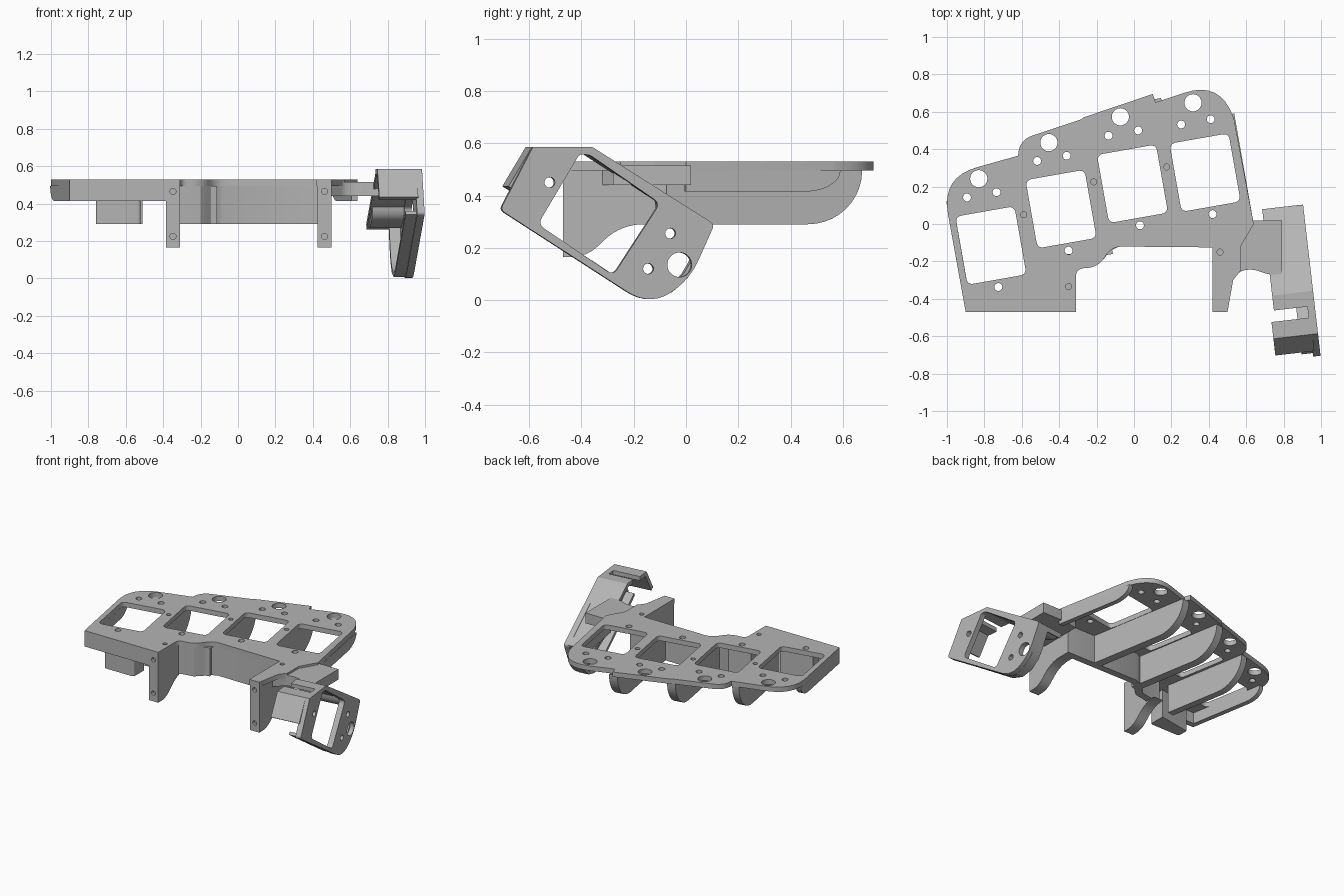
import bpy, bmesh, math
from mathutils import Vector, Matrix

cube = bpy.data.objects.get("Cube")
if cube:
    bpy.data.objects.remove(cube, do_unlink=True)

grey = bpy.data.materials.new("matte grey")
grey.use_nodes = True
grey.diffuse_color = (0.46, 0.46, 0.46, 1)
grey.node_tree.nodes["Principled BSDF"].inputs["Base Color"].default_value = grey.diffuse_color

TOP, SKIN, RIM, DEEP = 0.53, 0.495, 0.415, 0.29
FLAT = Matrix.Identity(4)
TILT = math.radians(100)
parts = []


def upright(x, y, angle):
    """Frame with X along a heading, Y up and Z to the right of the heading."""
    d, up = Vector((math.cos(angle), math.sin(angle), 0)), Vector((0, 0, 1))
    m = Matrix((d, up, d.cross(up))).transposed().to_4x4()
    m.translation = (x, y, 0)
    return m


def rounded(points):
    """Round each corner that carries a third value, its fillet length."""
    out = []
    for i, p in enumerate(points):
        c = Vector(p[:2])
        if len(p) < 3:
            out.append(c)
            continue
        a, b = Vector(points[i - 1][:2]), Vector(points[(i + 1) % len(points)][:2])
        a, b = c + (a - c).normalized() * p[2], c + (b - c).normalized() * p[2]
        for k in range(9):
            t = k / 8
            out.append(a * (1 - t) ** 2 + c * 2 * t * (1 - t) + b * t * t)
    return out


def ribbon(path, width):
    """Closed outline of a band lying to the right of a path."""
    path = [Vector(p) for p in path]
    inner = []
    for i, p in enumerate(path):
        d = (path[min(i + 1, len(path) - 1)] - path[max(i - 1, 0)]).normalized()
        inner.append(p + Vector((d.y, -d.x)) * width)
    return path + inner[::-1]


def circle(x, y, r):
    return [Vector((x + r * math.cos(a * math.tau / 28), y + r * math.sin(a * math.tau / 28)))
            for a in range(28)]


def prism(name, outlines, z0, z1, frame=FLAT):
    """Thicken a filled outline; any further outlines become holes in it."""
    curve = bpy.data.curves.new(name, "CURVE")
    curve.dimensions, curve.fill_mode = "2D", "BOTH"
    curve.extrude = (z1 - z0) / 2
    for points in outlines:
        spline = curve.splines.new("POLY")
        spline.points.add(len(points) - 1)
        for slot, p in zip(spline.points, points):
            slot.co = (p[0], p[1], 0, 1)
        spline.use_cyclic_u = True
    helper = bpy.data.objects.new(name + "_outline", curve)
    bpy.context.collection.objects.link(helper)
    bpy.context.view_layer.update()
    mesh = bpy.data.meshes.new_from_object(helper.evaluated_get(bpy.context.evaluated_depsgraph_get()))
    bpy.data.objects.remove(helper, do_unlink=True)
    bpy.data.curves.remove(curve)
    mesh.transform(frame @ Matrix.Translation((0, 0, (z0 + z1) / 2)))
    bm = bmesh.new()
    bm.from_mesh(mesh)
    bmesh.ops.remove_doubles(bm, verts=bm.verts, dist=0.0001)
    bmesh.ops.recalc_face_normals(bm, faces=bm.faces)
    bm.to_mesh(mesh)
    bm.free()
    mesh.materials.clear()
    mesh.materials.append(grey)
    obj = bpy.data.objects.new(name, mesh)
    bpy.context.collection.objects.link(obj)
    parts.append(obj)


# Finger windows and the matching hole pattern around each one
openings = []
turn = Matrix.Rotation(math.radians(10), 2)
for cx, cy, reach in ((0.38, 0.275, 0.373), (-0.008, 0.215, 0.358), (-0.39, 0.08, 0.355), (-0.765, -0.115, 0.357)):
    corners = [turn @ Vector((sx * 0.16, sy * 0.185)) for sx, sy in ((-1, -1), (1, -1), (1, 1), (-1, 1))]
    openings.append(rounded([(cx + c.x, cy + c.y, 0.035) for c in corners]))
    for dx, dy, r in ((-0.065, reach, 0.046), (-0.128, 0.257, 0.021), (0.03, 0.285, 0.021), (0.04, -0.222, 0.021)):
        openings.append(circle(cx + dx, cy + dy, r))
for x, y in ((-0.215, 0.225), (0.175, 0.305), (-0.59, 0.05), (0.46, -0.15), (-0.35, -0.335)):
    openings.append(circle(x, y, 0.016))

# Top plate with a stepped, rounded back edge
prism("top_plate", [rounded([
    (-0.9, -0.47), (-1.03, 0.25, 0.2), (-0.62, 0.365), (-0.61, 0.45, 0.07), (-0.28, 0.56),
    (-0.27, 0.57), (0.1, 0.695), (0.115, 0.65), (0.46, 0.765, 0.2), (0.535, 0.56),
    (0.64, 0), (0.57, -0.12), (0.57, -0.25), (0.53, -0.3), (0.5, -0.47), (0.42, -0.47),
    (0.42, -0.125), (-0.12, -0.12, 0.06), (-0.19, -0.23, 0.06), (-0.31, -0.24, 0.04),
    (-0.31, -0.47)])] + openings, SKIN, TOP)


# Walls below the plate, sweeping up at the back
def finger_wall(name, x, y, start, end, bottom, sweep, side0, side1):
    outline = [(start, bottom)]
    for k in range(11):
        a = k / 10 * math.pi / 2
        outline.append((end - sweep + sweep * math.sin(a), SKIN - (SKIN - bottom) * math.cos(a)))
    outline.append((start, SKIN))
    prism(name, [outline], side0, side1, upright(x, y, TILT))


finger_wall("index_divider", 0.19, 0.245, -0.36, 0.43, DEEP, 0.21, -0.03, 0.03)
finger_wall("middle_divider", -0.2, 0.16, -0.33, 0.4, DEEP, 0.21, -0.03, 0.03)
finger_wall("ring_divider", -0.583, 0, -0.27, 0.36, DEEP, 0.21, -0.025, 0.025)
finger_wall("index_outer_rim", 0.64, 0, 0, 0.6, RIM, 0.14, -0.035, 0)
finger_wall("little_outer_rim", -0.9, -0.47, 0, 0.6, RIM, 0.12, 0, 0.035)
prism("little_front_rim", [[(-0.9, -0.47), (-0.385, -0.47), (-0.385, -0.43), (-0.9, -0.43)]], RIM, SKIN)
prism("little_front_block", [rounded([(-0.76, -0.45, 0.02), (-0.52, -0.45, 0.02),
                                      (-0.52, -0.33), (-0.76, -0.37)])], DEEP, SKIN)
prism("front_wall", [ribbon([(0.5, -0.125), (-0.08, -0.12), (-0.13, -0.145), (-0.16, -0.185),
                             (-0.2, -0.22), (-0.31, -0.24), (-0.38, -0.245)], 0.05)], DEEP, SKIN)

# Two front legs with curved gussets, each faced with a drilled pad
for name, x, back in (("right_leg", -0.31, -0.2), ("left_leg", 0.5, -0.1)):
    prism(name, [rounded([(-0.45, 0.165), (-0.38, 0.165, 0.06), (-0.25, DEEP, 0.09), (back, DEEP),
                          (back, SKIN), (-0.45, SKIN)])], -0.075, 0, upright(x, 0, math.pi / 2))
    prism(name + "_pad", [[(x - 0.075, 0.165), (x, 0.165), (x, SKIN), (x - 0.075, SKIN)]]
          + [circle(x - 0.0375, z, 0.016) for z in (0.225, 0.465)], 0.45, 0.47, upright(0, 0, 0))

# Bracket that carries the thumb arm
prism("thumb_bracket", [rounded([(0.5, 0), (0.62, 0.02), (0.79, 0.02), (0.79, -0.28), (0.7, -0.265, 0.03),
                                 (0.64, -0.24, 0.04), (0.57, -0.25, 0.03), (0.5, -0.32)])], 0.44, 0.515)

# Thumb plate, standing almost fore and aft
thumb_frame = upright(0.916, 0, math.radians(96.6))
prism("thumb_plate", [
    rounded([(-0.59, 0.585), (-0.36, 0.585), (0.11, 0.29, 0.02), (0.02, 0.09, 0.07),
             (-0.13, -0.03, 0.115), (-0.715, 0.345, 0.02)]),
    rounded([(-0.41, 0.558, 0.012), (-0.37, 0.555, 0.012), (-0.1, 0.37, 0.03),
             (-0.28, 0.095, 0.03), (-0.57, 0.29, 0.03)]),
    circle(-0.525, 0.45, 0.02), circle(-0.06, 0.255, 0.02),
    circle(-0.145, 0.12, 0.02), circle(-0.025, 0.135, 0.047)], -0.04, 0, thumb_frame)
prism("thumb_lower_rim", [ribbon([(0.1, 0.28), (0.04, 0.135), (0.01, 0.085), (-0.05, 0.03), (-0.13, 0.008),
                                  (-0.22, 0.034), (-0.69, 0.342)], 0.022)], -0.1, -0.03, thumb_frame)
prism("thumb_end_flange", [[(-0.5, 0.585), (-0.59, 0.585), (-0.68, 0.435), (-0.655, 0.42),
                            (-0.575, 0.555), (-0.5, 0.555)]], -0.24, -0.03, thumb_frame)
prism("thumb_arm", [[(-0.44, 0.585), (-0.36, 0.585), (0.105, 0.29), (0.09, 0.262),
                     (-0.37, 0.557), (-0.44, 0.557)]], -0.22, -0.03, thumb_frame)
prism("thumb_knuckle", [rounded([(-0.1, 0.415), (0.1, 0.288), (0.05, 0.262, 0.03), (-0.09, 0.32, 0.05)])],
      -0.21, -0.03, thumb_frame)

# Smooth the fillets and keep the edges crisp
bpy.ops.object.select_all(action="DESELECT")
for obj in parts:
    obj.select_set(True)
bpy.context.view_layer.objects.active = parts[0]
bpy.ops.object.shade_smooth_by_angle(angle=math.radians(30))
